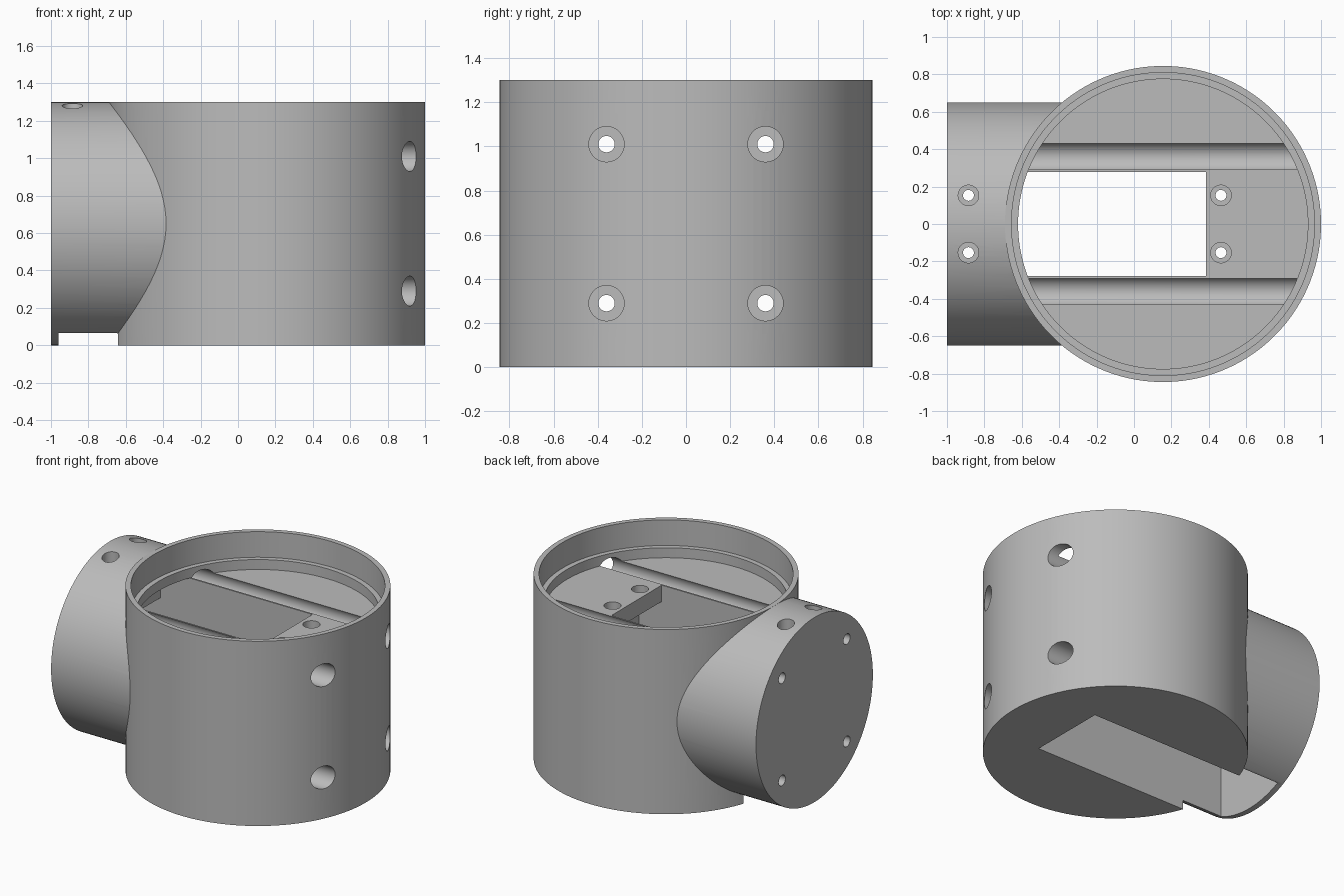
import bpy
import math
from mathutils import Matrix

if "Cube" in bpy.data.objects:
    bpy.data.objects.remove(bpy.data.objects["Cube"], do_unlink=True)

grey = bpy.data.materials.new("plain grey")
grey.use_nodes = True
colour = (0.5, 0.5, 0.5, 1)
grey.diffuse_color = colour
grey.node_tree.nodes["Principled BSDF"].inputs["Base Color"].default_value = colour

HEIGHT = 1.3
DRUM_X, DRUM_R = 0.155, 0.845
FLOOR_Z = 1.05


def cylinder(name, radius, start, end, axis="Z", sides=48):
    """Cylinder between two points that lie along the Z or X axis."""
    length = end[2] - start[2] if axis == "Z" else end[0] - start[0]
    centre = [(a + b) / 2 for a, b in zip(start, end)]
    bpy.ops.mesh.primitive_cylinder_add(vertices=sides, radius=radius, depth=length)
    obj = bpy.context.object
    obj.name = name
    turn = Matrix.Rotation(math.pi / sides, 4, "Z")
    if axis == "X":
        turn = Matrix.Rotation(math.pi / 2, 4, "Y") @ turn
    obj.data.transform(Matrix.Translation(centre) @ turn)
    return obj


def box(name, x0, x1, half_width, z0, z1):
    bpy.ops.mesh.primitive_cube_add(size=1)
    obj = bpy.context.object
    obj.name = name
    size = Matrix.Diagonal((x1 - x0, 2 * half_width, z1 - z0, 1))
    obj.data.transform(Matrix.Translation(((x0 + x1) / 2, 0, (z0 + z1) / 2)) @ size)
    return obj


def combine(body, tool, operation="DIFFERENCE"):
    mod = body.modifiers.new(tool.name, "BOOLEAN")
    mod.operation = operation
    mod.solver = "EXACT"
    mod.object = tool
    bpy.ops.object.select_all(action="DESELECT")
    bpy.context.view_layer.objects.active = body
    body.select_set(True)
    bpy.ops.object.modifier_apply(modifier=mod.name)
    bpy.data.objects.remove(tool, do_unlink=True)


# Upright drum joined to the sideways barrel
housing = cylinder("joint_housing", DRUM_R, (DRUM_X, 0, 0), (DRUM_X, 0, HEIGHT), sides=128)
barrel = cylinder("barrel", 0.65, (-1, 0, 0.65), (DRUM_X, 0, 0.65), "X", 128)
combine(housing, barrel, "UNION")

# Stepped round recess in the top
for radius, depth_z in ((0.81, 1.12), (0.775, FLOOR_Z)):
    combine(housing, cylinder("recess", radius, (DRUM_X, 0, depth_z),
                              (DRUM_X, 0, HEIGHT + 0.1), sides=128))

# Pocket open below, with a mounting shelf left at each end
combine(housing, box("upper_opening", -0.8, 0.385, 0.279, 0.5, FLOOR_Z + 0.002))
combine(housing, box("left_pocket", -0.96, 0, 0.279, -0.1, 0.85))
combine(housing, box("right_pocket", -0.1, 0.56, 0.279, -0.1, 0.935))
combine(housing, box("barrel_notch", -0.96, -0.648, 0.4, -0.1, 0.065))

# Long bolt channels with narrow ends through the barrel face
for y in (-0.36, 0.36):
    for z in (0.29, 1.01):
        combine(housing, cylinder("bolt_channel", 0.08, (-0.9, y, z), (1.2, y, z), "X"))
        combine(housing, cylinder("bolt_hole", 0.037, (-1.1, y, z), (-0.8, y, z), "X"))

# Counterbored screw holes through the shelves
for x in (-0.885, 0.465):
    for y in (-0.153, 0.153):
        combine(housing, cylinder("screw_bore", 0.055, (x, y, 1.0), (x, y, 1.5)))
        combine(housing, cylinder("screw_hole", 0.029, (x, y, 0.7), (x, y, 1.1)))

housing.data.materials.clear()
housing.data.materials.append(grey)
for face in housing.data.polygons:
    face.material_index = 0
bpy.ops.object.select_all(action="DESELECT")
housing.select_set(True)
bpy.context.view_layer.objects.active = housing
bpy.ops.object.shade_smooth_by_angle(angle=math.radians(30))
